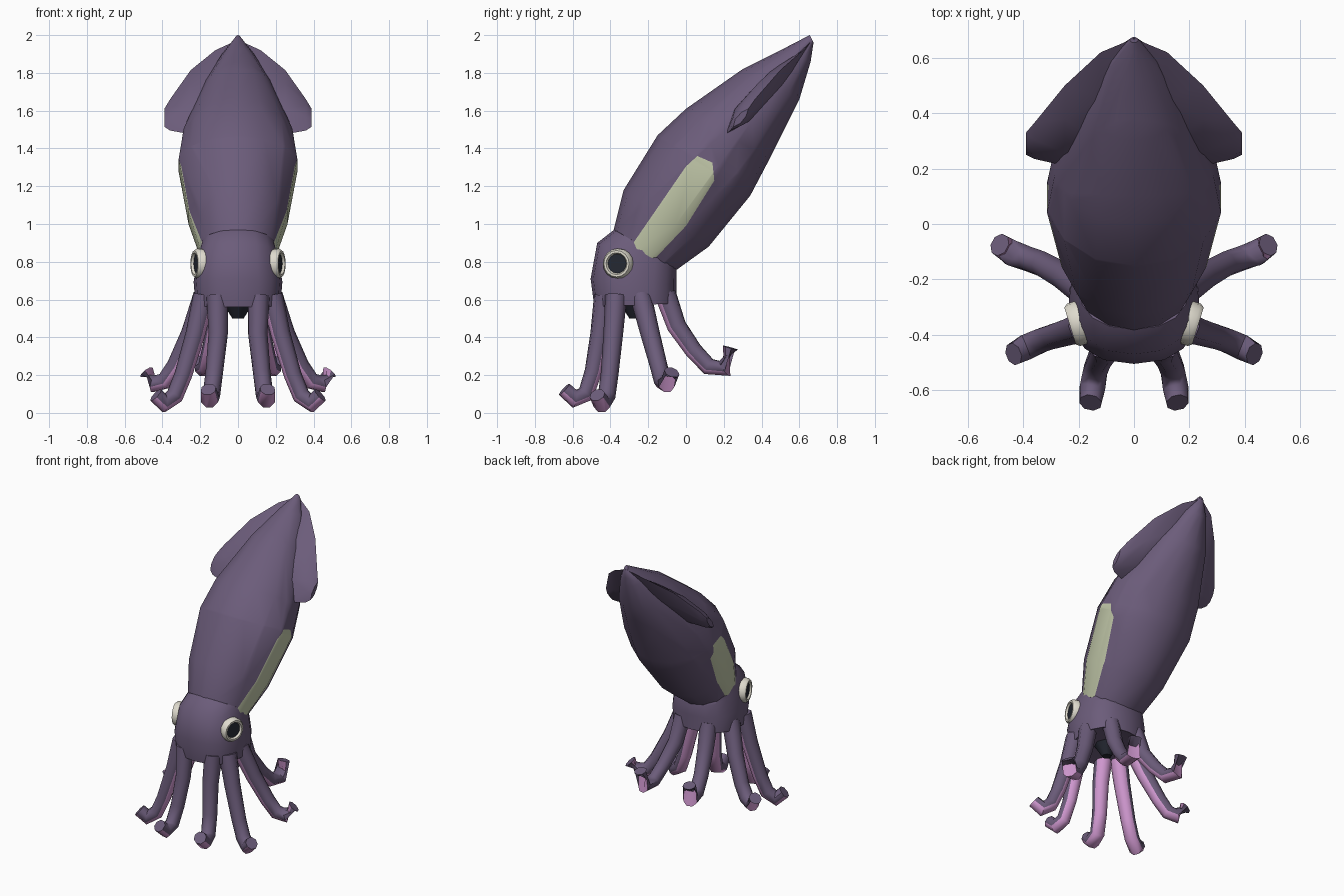
import bpy, bmesh, math
from mathutils import Vector

if "Cube" in bpy.data.objects:
    bpy.data.objects.remove(bpy.data.objects["Cube"])


def material(name, rgb):
    m = bpy.data.materials.new(name)
    m.diffuse_color = (*rgb, 1)
    m.use_nodes = True
    m.node_tree.nodes["Principled BSDF"].inputs["Base Color"].default_value = m.diffuse_color
    return m


PURPLE = material("purple skin", (0.148, 0.107, 0.195))
PINK = material("pink underside", (0.62, 0.31, 0.62))
GREEN = material("pale green patch", (0.54, 0.58, 0.40))
CREAM = material("cream eye ring", (0.74, 0.71, 0.62))
DARK = material("dark pupil", (0.018, 0.021, 0.032))


def finish(name, bm, mats, angle=50):
    bmesh.ops.recalc_face_normals(bm, faces=bm.faces)
    mesh = bpy.data.meshes.new(name)
    bm.to_mesh(mesh)
    bm.free()
    for m in mats:
        mesh.materials.append(m)
    ob = bpy.data.objects.new(name, mesh)
    bpy.context.collection.objects.link(ob)
    bpy.ops.object.select_all(action='DESELECT')
    ob.select_set(True)
    bpy.context.view_layer.objects.active = ob
    bpy.ops.object.shade_smooth_by_angle(angle=math.radians(angle))
    return ob


def loft(rings, pink=()):
    """Skin closed rings, cap both ends; sides listed in pink get slot 1."""
    bm = bmesh.new()
    rows = [[bm.verts.new(p) for p in r] for r in rings]
    n = len(rows[0])
    for a, b in zip(rows, rows[1:]):
        for i in range(n):
            j = (i + 1) % n
            f = bm.faces.new((a[i], a[j], b[j], b[i]))
            f.material_index = int(i in pink)
    bm.faces.new(rows[0])
    bm.faces.new(rows[-1])
    return bm


def oval(front, back, half, n=14, power=1.0):
    """Tilted oval from its front and back (y, z) points and its half width."""
    f, b = Vector((0, *front)), Vector((0, *back))
    c, d = (f + b) / 2, (f - b) / 2
    pts = []
    for i in range(n):
        t = 2 * math.pi * i / n
        co, si = math.cos(t), math.sin(t)
        co = math.copysign(abs(co) ** power, co)
        si = math.copysign(abs(si) ** power, si)
        pts.append(c + d * co + Vector((half * si, 0, 0)))
    return pts


# Mantle, cut along the outline of the side patches
bm = loft([
    oval((-0.39, 0.94), (-0.06, 0.75), 0.205),
    oval((-0.33, 1.18), (0.12, 0.88), 0.268),
    oval((-0.15, 1.47), (0.34, 1.15), 0.322),
    oval((0.00, 1.61), (0.44, 1.34), 0.295),
    oval((0.30, 1.82), (0.60, 1.66), 0.18),
    oval((0.52, 1.93), (0.66, 1.86), 0.085),
    oval((0.655, 2.0), (0.675, 1.96), 0.015),
])
patch = [(-0.32, 0.84), (0.0, 1.305), (0.06, 1.36), (0.14, 1.325),
         (0.15, 1.23), (0.0, 0.99), (-0.20, 0.78)]
edges = list(zip(patch, patch[1:] + patch[:1]))
planes = []
for (y0, z0), (y1, z1) in edges:
    co, no = Vector((0, y0, z0)), Vector((0, z1 - z0, y0 - y1)).normalized()
    planes.append((co, no))
    bmesh.ops.bisect_plane(bm, geom=bm.verts[:] + bm.edges[:] + bm.faces[:],
                           plane_co=co, plane_no=no, dist=1e-5)
for f in bm.faces:
    c = f.calc_center_median()
    if abs(c.x) > 0.12 and all((c - co).dot(no) > 0 for co, no in planes):
        f.material_index = 1
finish("mantle", bm, [PURPLE, GREEN])

# Head with a collar lip around the mantle
bm = loft([
    oval((-0.46, 0.57), (-0.08, 0.59), 0.20, 16, 0.8),
    oval((-0.485, 0.56), (-0.05, 0.58), 0.225, 16, 0.8),
    oval((-0.505, 0.71), (-0.05, 0.68), 0.235, 16, 0.8),
    oval((-0.47, 0.90), (-0.05, 0.76), 0.21, 16, 0.8),
    oval((-0.38, 0.97), (-0.06, 0.78), 0.20, 16, 0.85),
    oval((-0.34, 0.95), (-0.10, 0.80), 0.16, 16, 0.85),
])
finish("head", bm, [PURPLE])

# Beak under the head
bm = bmesh.new()
bmesh.ops.create_cone(bm, cap_ends=True, segments=8, radius1=0.03,
                      radius2=0.08, depth=0.08)
bmesh.ops.translate(bm, verts=bm.verts, vec=(0, -0.27, 0.54))
finish("beak", bm, [DARK])

# Fins: leaf sections (x, lower yz point, upper yz point, thickness)
FIN = [(0.00, (0.25, 1.50), (0.67, 1.975), 0.07),
       (0.12, (0.20, 1.47), (0.62, 1.92), 0.11),
       (0.25, (0.21, 1.475), (0.50, 1.815), 0.10),
       (0.36, (0.235, 1.495), (0.365, 1.66), 0.065),
       (0.39, (0.25, 1.515), (0.33, 1.61), 0.035)]
FIN_UP = Vector((0, -0.76, 0.65))

# Arms: centre line points, front pair to back pair
ARMS = {
    "front": [(.11, -.43, .62), (.105, -.455, .42), (.125, -.49, .22),
              (.14, -.53, .10), (.15, -.59, .075), (.157, -.645, .125)],
    "front_side": [(.18, -.37, .62), (.225, -.385, .42), (.29, -.405, .2),
                   (.335, -.42, .09), (.39, -.445, .05), (.435, -.47, .095)],
    "back_side": [(.18, -.24, .62), (.25, -.19, .42), (.33, -.145, .25),
                  (.385, -.125, .17), (.44, -.105, .155), (.485, -.075, .215)],
    "back": [(.10, -.11, .63), (.115, -.05, .46), (.145, .04, .33),
             (.165, .12, .245), (.18, .205, .235), (.19, .235, .345)],
}
ARM_SIZE = [0.058, 0.052, 0.047, 0.047, 0.050, 0.042]


def arm_rings(path, side):
    pts = [Vector((x * side, y, z)) for x, y, z in path]
    out = pts[-1] - pts[0]
    across = Vector((-out.y, out.x, 0)).normalized()
    rings = []
    for i, (p, r) in enumerate(zip(pts, ARM_SIZE)):
        ahead = pts[min(i + 1, len(pts) - 1)] - p
        behind = p - pts[max(i - 1, 0)]
        tangent = (ahead.normalized() + behind.normalized()).normalized()
        up = tangent.cross(across).normalized()
        if up.dot(Vector((out.x, out.y, 0.3))) < 0:
            up = -up
        rings.append([p + across * r * math.cos(a) + up * r * math.sin(a)
                      for a in (math.pi * (k + 0.5) / 4 for k in range(8))])
    return rings


for side, label in ((1, "right"), (-1, "left")):
    # Fin
    rings = []
    for x, low, high, thick in FIN:
        a, b = Vector((x * side, *low)), Vector((x * side, *high))
        t = FIN_UP * thick / 2
        rings.append([a, a.lerp(b, .3) + t, a.lerp(b, .7) + t * .9,
                      b, a.lerp(b, .7) - t * .9, a.lerp(b, .3) - t])
    finish("fin_" + label, loft(rings), [PURPLE], 45)

    # Arms with a pink inner strip
    for name, path in ARMS.items():
        finish(name + "_arm_" + label, loft(arm_rings(path, side), (4, 5, 6)),
               [PURPLE, PINK])

    # Eye: rounded cream ring around a dark disc
    normal = Vector((0.955 * side, -0.295, 0.0))
    centre = Vector((0.212 * side, -0.362, 0.79))
    u, v = Vector((0, 0, 1)).cross(normal), Vector((0, 0, 1))
    profile = [(0.080, -0.03), (0.080, 0.006), (0.070, 0.020),
               (0.058, 0.020), (0.051, 0.008), (0.0, 0.008)]
    bm = bmesh.new()
    rows = [[bm.verts.new(centre + normal * h + (u * math.cos(a) + v * math.sin(a)) * r)
             for a in (math.pi * k / 8 for k in range(16))]
            for r, h in profile[:-1]]
    for a, b in zip(rows, rows[1:]):
        for i in range(16):
            j = (i + 1) % 16
            bm.faces.new((a[i], a[j], b[j], b[i]))
    bm.faces.new(rows[0])
    bm.faces.new(rows[-1]).material_index = 1
    finish("eye_" + label, bm, [CREAM, DARK], 40)
